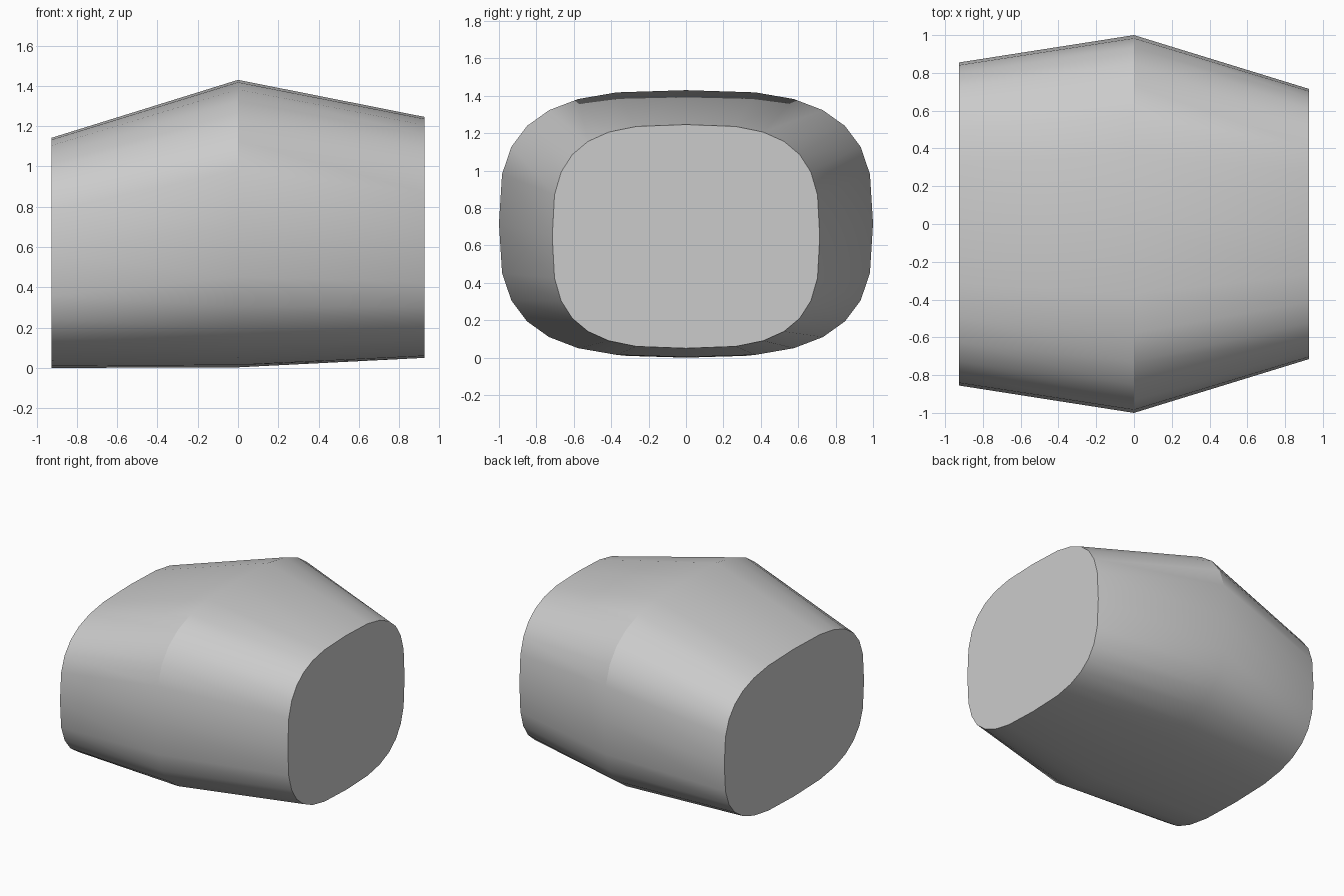
import bpy
import bmesh
from math import sin, cos, pi, copysign, radians

cube = bpy.data.objects.get("Cube")
if cube:
    bpy.data.objects.remove(cube, do_unlink=True)

SIDES = 28
ROUNDNESS = 0.66  # exponent of the rounded-box section

# Sections along x: position, half width, bottom, top
SECTIONS = [
    (-0.927, 0.855, 0.0, 1.142),
    (0.0, 1.0, 0.003, 1.43),
    (0.927, 0.715, 0.05, 1.246),
]


def soft(v):
    return 0.0 if abs(v) < 1e-6 else copysign(abs(v) ** ROUNDNESS, v)


def section(bm, x, half_width, bottom, top):
    mid, half_height = (bottom + top) / 2, (top - bottom) / 2
    angles = [2 * pi * i / SIDES for i in range(SIDES)]
    return [bm.verts.new((x, half_width * soft(cos(a)),
                          mid + half_height * soft(sin(a)))) for a in angles]


# Plain grey
grey = bpy.data.materials.new("grey")
grey.use_nodes = True
colour = (0.6, 0.6, 0.6, 1.0)
grey.diffuse_color = colour
grey.node_tree.nodes["Principled BSDF"].inputs["Base Color"].default_value = colour

# Body lofted through the three sections, with flat end caps
bm = bmesh.new()
rings = [section(bm, *s) for s in SECTIONS]
for a, b in zip(rings, rings[1:]):
    for i in range(SIDES):
        j = (i + 1) % SIDES
        bm.faces.new((a[i], a[j], b[j], b[i]))
bm.faces.new(rings[0])
bm.faces.new(rings[-1])
bmesh.ops.recalc_face_normals(bm, faces=bm.faces[:])

mesh = bpy.data.meshes.new("body")
bm.to_mesh(mesh)
bm.free()
mesh.materials.append(grey)
body = bpy.data.objects.new("body", mesh)
bpy.context.collection.objects.link(body)

# Smooth sides, sharp caps
bpy.ops.object.select_all(action="DESELECT")
body.select_set(True)
bpy.context.view_layer.objects.active = body
bpy.ops.object.shade_smooth_by_angle(angle=radians(30))
